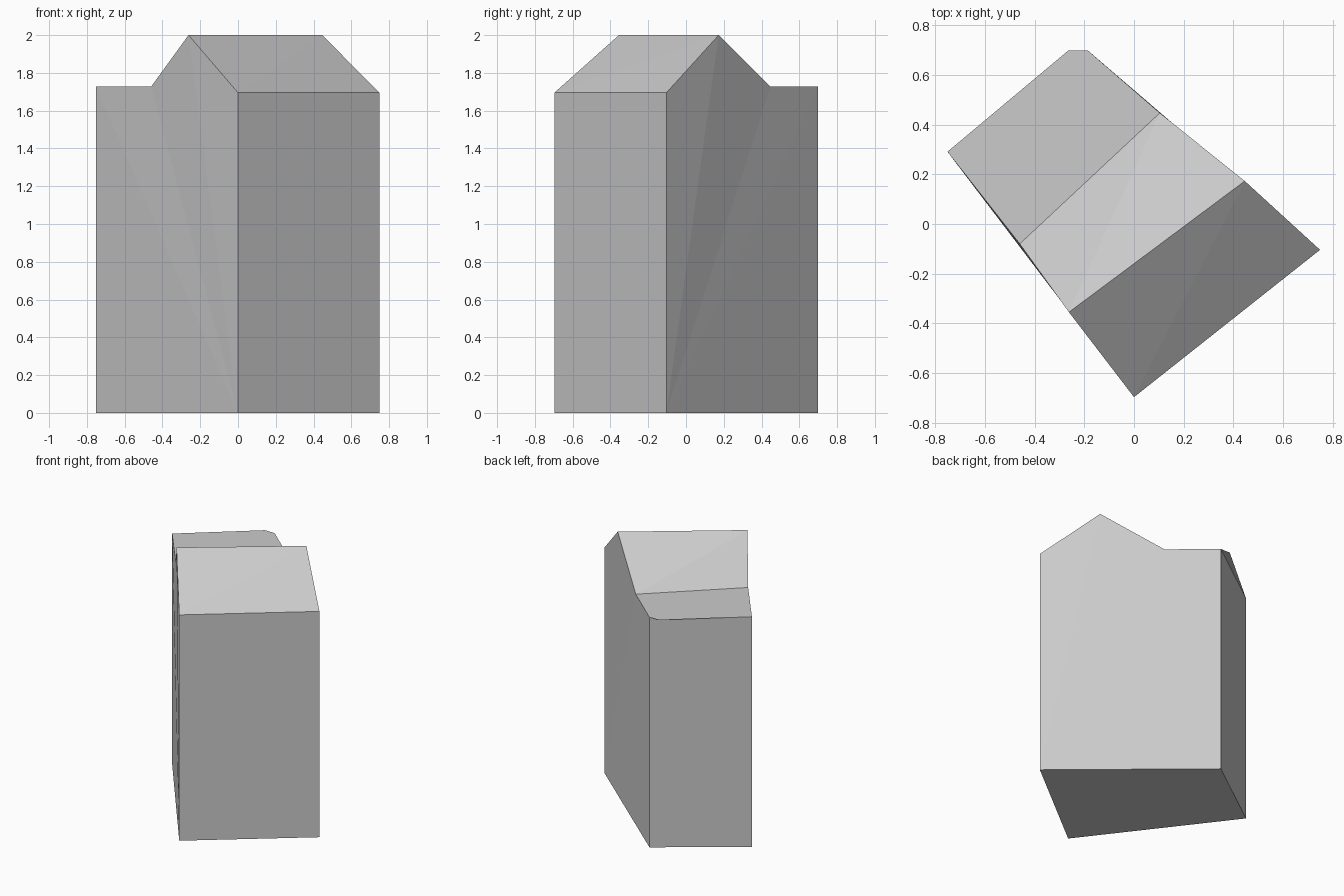
import bpy
import bmesh

if "Cube" in bpy.data.objects:
    bpy.data.objects.remove(bpy.data.objects["Cube"])

EAVE, FLAT, RIDGE = 1.695, 1.727, 2.0

bm = bmesh.new()


def point(x, y, z):
    return bm.verts.new((x, y, z))


def fan(*loop):
    """Triangulated panel fanned out from its first corner."""
    for a, b in zip(loop[1:], loop[2:]):
        bm.faces.new((loop[0], a, b))


# Footprint corners and matching wall tops: front, right, back, left
plan = [(0, -0.697, EAVE), (0.749, -0.104, EAVE),
        (-0.185, 0.698, FLAT), (-0.751, 0.291, FLAT)]
front0, right0, back0, left0 = [point(x, y, 0) for x, y, z in plan]
front1, right1, back1, left1 = [point(*p) for p in plan]

# Ridge, valley and the overhanging corner of the flat roof
ridge_a, ridge_b = point(-0.262, -0.355, RIDGE), point(0.446, 0.173, RIDGE)
valley_a, valley_b = point(-0.46, -0.08, FLAT), point(0.104, 0.447, FLAT)
overhang = point(-0.265, 0.698, FLAT)

# Base and plain walls
fan(front0, left0, back0, right0)
fan(front0, right0, right1, front1)
fan(back0, left0, left1, back1)

# Gable walls
fan(front0, front1, ridge_a, valley_a, left1, left0)
fan(right0, back0, back1, valley_b, ridge_b, right1)

# Roof slopes, flat roof and underside of the overhang
fan(front1, right1, ridge_b, ridge_a)
fan(ridge_a, ridge_b, valley_b, valley_a)
fan(valley_a, valley_b, back1, overhang, left1)
fan(back1, left1, overhang)

bm.normal_update()
mesh = bpy.data.meshes.new("building")
bm.to_mesh(mesh)
bm.free()
building = bpy.data.objects.new("building", mesh)
bpy.context.collection.objects.link(building)
